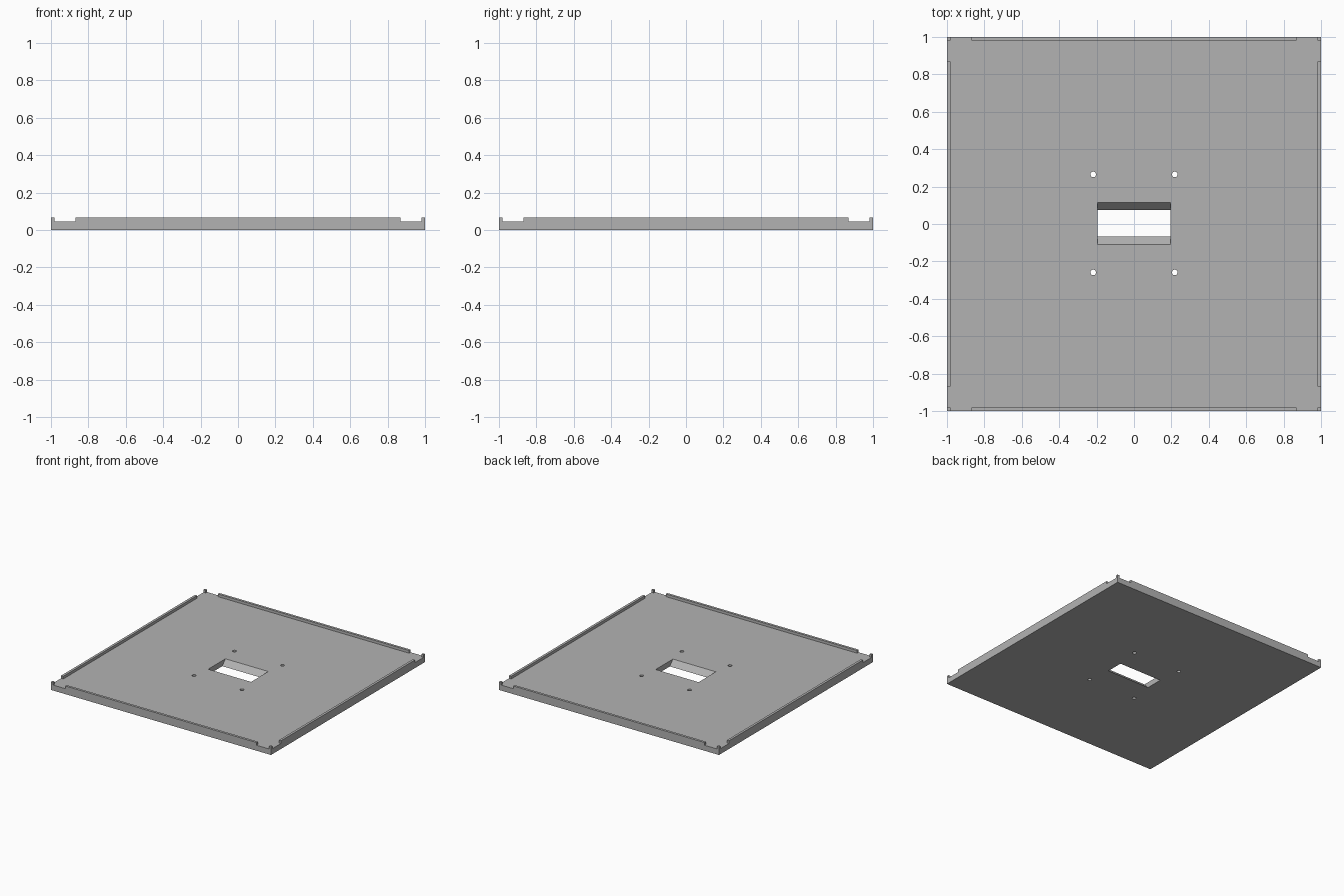
import bpy, bmesh, math
from mathutils import Matrix

if "Cube" in bpy.data.objects:
    bpy.data.objects.remove(bpy.data.objects["Cube"])

H, FLOOR, LIP = 0.067, 0.045, 0.98   # total height, plate top, inner face of rim
OFF = 0.003                          # slight y offset of the central cutouts

grey = bpy.data.materials.new("plain grey")
grey.diffuse_color = (0.45, 0.45, 0.45, 1)
grey.use_nodes = True
grey.node_tree.nodes["Principled BSDF"].inputs["Base Color"].default_value = grey.diffuse_color


def prism(name, loops):
    """Closed solid between a lower and an upper outline."""
    bm = bmesh.new()
    lo, up = [[bm.verts.new(p) for p in loop] for loop in loops]
    n = len(lo)
    bm.faces.new(lo[::-1])
    bm.faces.new(up)
    for i in range(n):
        j = (i + 1) % n
        bm.faces.new((lo[i], lo[j], up[j], up[i]))
    bmesh.ops.recalc_face_normals(bm, faces=bm.faces)
    me = bpy.data.meshes.new(name)
    bm.to_mesh(me)
    bm.free()
    me.materials.append(grey)
    ob = bpy.data.objects.new(name, me)
    bpy.context.collection.objects.link(ob)
    return ob


def rect(x, y, z, cy=0):
    return [(-x, cy - y, z), (x, cy - y, z), (x, cy + y, z), (-x, cy + y, z)]


# Square base plate at full rim height
plate = prism("base_plate", [rect(1, 1, 0), rect(1, 1, H)])

# Tray recess with a notch beside each corner post
side = [(LIP, -LIP), (1.1, -LIP), (1.1, -0.87), (LIP, -0.87),
        (LIP, 0.87), (1.1, 0.87), (1.1, LIP)]
outline = []
for k in range(4):
    c, s = (1, 0, -1, 0)[k], (0, 1, 0, -1)[k]
    outline += [(c * x - s * y, s * x + c * y) for x, y in side]
cutters = [prism("recess_cutter", [[(x, y, z) for x, y in outline] for z in (FLOOR, 0.2)])]

# Central slot with sloping long sides
half = lambda z: 0.071 + (0.112 - 0.071) * z / FLOOR
cutters.append(prism("slot_cutter", [rect(0.195, half(z), z, OFF) for z in (-0.02, 0.1)]))

# Four screw holes
for sx in (-1, 1):
    for sy in (-1, 1):
        ring = [(sx * 0.218 + 0.015 * math.cos(a), OFF + sy * 0.262 + 0.015 * math.sin(a))
                for a in (math.tau * i / 24 for i in range(24))]
        cutters.append(prism("hole_cutter", [[(x, y, z) for x, y in ring] for z in (-0.1, 0.2)]))

# Cut the plate
for cutter in cutters:
    cutter.hide_render = True
    cutter.hide_viewport = False
    mod = plate.modifiers.new(cutter.name, 'BOOLEAN')
    mod.operation = 'DIFFERENCE'
    mod.solver = 'EXACT'
    mod.object = cutter
bpy.context.view_layer.objects.active = plate
plate.select_set(True)
for mod in list(plate.modifiers):
    bpy.ops.object.modifier_apply(modifier=mod.name)
for cutter in cutters:
    bpy.data.objects.remove(cutter)
bpy.ops.object.shade_smooth_by_angle(angle=math.radians(30))
